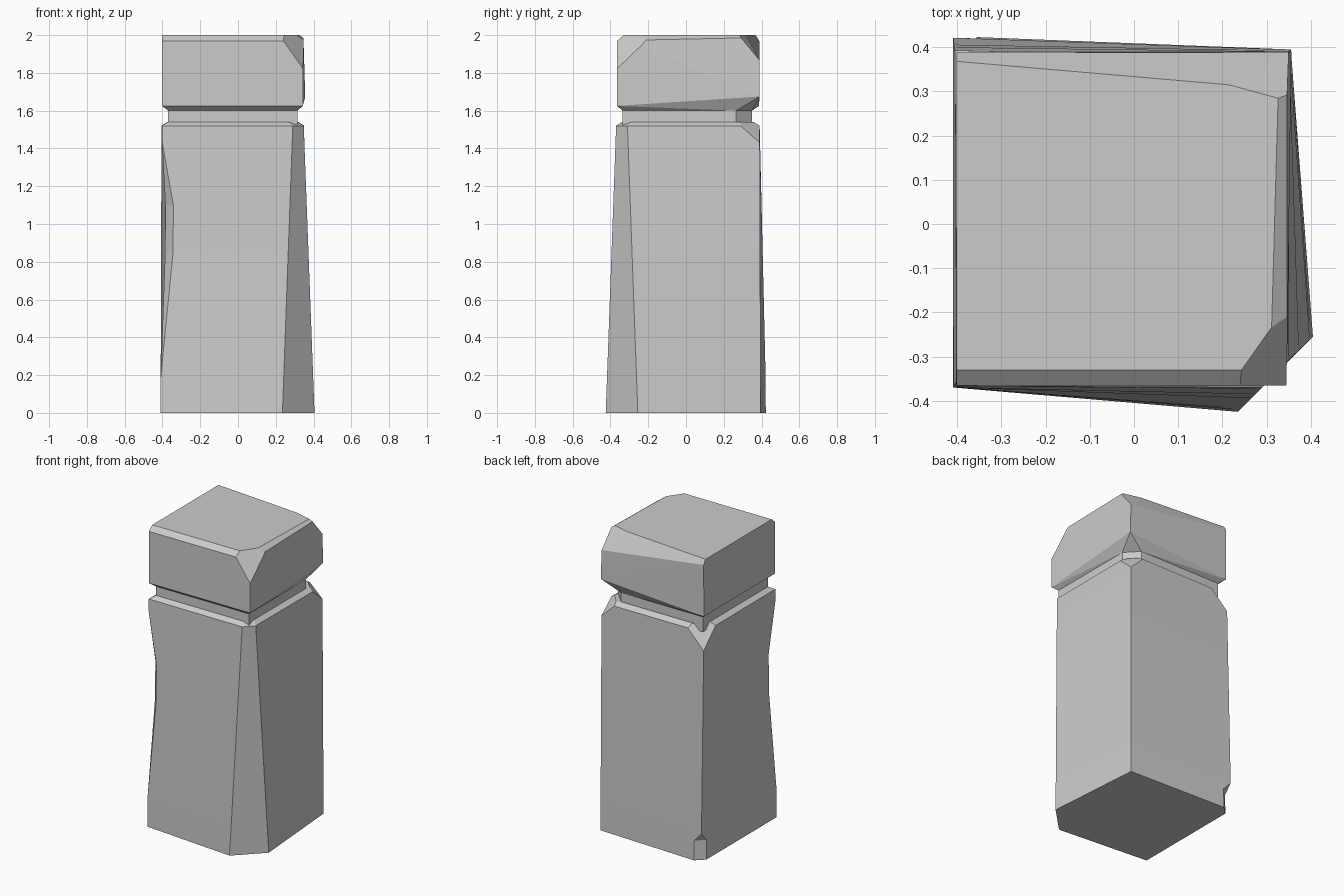
import bpy, bmesh
from mathutils import Vector

if "Cube" in bpy.data.objects:
    bpy.data.objects.remove(bpy.data.objects["Cube"])


def finish(bm, name):
    bmesh.ops.recalc_face_normals(bm, faces=bm.faces)
    me = bpy.data.meshes.new(name)
    bm.to_mesh(me)
    bm.free()
    ob = bpy.data.objects.new(name, me)
    bpy.context.collection.objects.link(ob)
    return ob


def cut(bm, a, b, c, centre):
    """Slice off everything beyond the plane through three points."""
    a, b, c = Vector(a), Vector(b), Vector(c)
    n = (b - a).cross(c - a).normalized()
    if n.dot(Vector(centre) - a) > 0:
        n = -n
    geom = bm.verts[:] + bm.edges[:] + bm.faces[:]
    res = bmesh.ops.bisect_plane(bm, geom=geom, dist=1e-5, plane_co=a,
                                 plane_no=n, clear_outer=True)
    edges = [e for e in res["geom_cut"]
             if isinstance(e, bmesh.types.BMEdge) and e.is_boundary]
    if edges:
        bmesh.ops.holes_fill(bm, edges=edges, sides=0)


def loft(rings):
    """Skin closed rings with equal point counts and cap both ends."""
    bm = bmesh.new()
    vs = [[bm.verts.new(p) for p in r] for r in rings]
    n = len(rings[0])
    for lo, hi in zip(vs, vs[1:]):
        for i in range(n):
            j = (i + 1) % n
            bm.faces.new((lo[i], lo[j], hi[j], hi[i]))
    bm.faces.new(vs[0][::-1])
    bm.faces.new(vs[-1])
    bmesh.ops.remove_doubles(bm, verts=bm.verts, dist=1e-4)
    return bm


# Tapered body: outline at the foot and at the shoulder
foot = [(-.41, -.37), (-.41, -.37), (.235, -.425), (.405, -.255),
        (.355, .395), (-.41, .426), (-.41, .426)]
shoulder = [(-.402, -.367), (-.402, -.367), (.29, -.37), (.348, -.31),
            (.35, .39), (-.405, .39), (-.405, .39)]


def body_ring(z, front_chip=0, foot_chip=0):
    t = z / 1.52
    r = [Vector((*a, 0)).lerp(Vector((*b, 0)), t) for a, b in zip(foot, shoulder)]
    r[0] += Vector((.02, .045, 0)) * front_chip
    r[1] += Vector((.062, -.004, 0)) * front_chip
    r[5] += Vector((.055, -.003, 0)) * foot_chip
    r[6] += Vector((0, -.055, 0)) * foot_chip
    return [(p.x, p.y, z) for p in r]


rings = [body_ring(0, 0, 1), body_ring(.13, 0, 1), body_ring(.19), body_ring(.85, 1),
         body_ring(1.1, 1), body_ring(1.44), body_ring(1.52)]
rings.append([(x * .92 - .002, y * .92, 1.54) for x, y, z in rings[-1]])
body = loft(rings)
mid = (0, 0, .8)
cut(body, (.351, .391, 1.43), (.25, .391, 1.525), (.351, .28, 1.525), mid)
cut(body, (-.405, .392, 1.40), (-.28, .391, 1.525), (-.405, .26, 1.525), mid)
finish(body, "post_body")

# Recessed neck with one clipped corner
neck_xy = [(-.37, -.335), (.315, -.335), (.315, .265), (.235, .35), (-.37, .35)]
neck = loft([[(x, y, z) for x, y in neck_xy] for z in (1.50, 1.61)])
finish(neck, "neck")

# Cap block with flared underside and chipped top edges
cap = bmesh.new()
for x, y in neck_xy:
    cap.verts.new((x, y, 1.60))
for p in [(-.402, -.365, 1.625), (.343, -.365, 1.625), (.356, .39, 1.675), (-.402, .386, 1.625),
          (-.402, -.365, 2), (.346, -.365, 2), (.346, .388, 2), (-.402, .388, 2)]:
    cap.verts.new(p)
hull = bmesh.ops.convex_hull(cap, input=cap.verts[:])
bmesh.ops.dissolve_limit(cap, angle_limit=.01, verts=cap.verts[:], edges=cap.edges[:])
mid = (0, 0, 1.8)
cut(cap, (-.4, -.365, 1.97), (.3, -.365, 1.97), (0, -.33, 2), mid)
cut(cap, (.346, -.21, 1.975), (.346, .27, 1.985), (.318, 0, 2), mid)
cut(cap, (.24, -.365, 1.97), (.346, -.365, 1.82), (.346, -.21, 1.975), mid)
cut(cap, (-.4, .368, 2), (.215, .315, 2), (.346, .388, 1.87), mid)
cut(cap, (.215, .315, 2), (.318, .287, 2), (.346, .388, 1.87), mid)
finish(cap, "cap")
